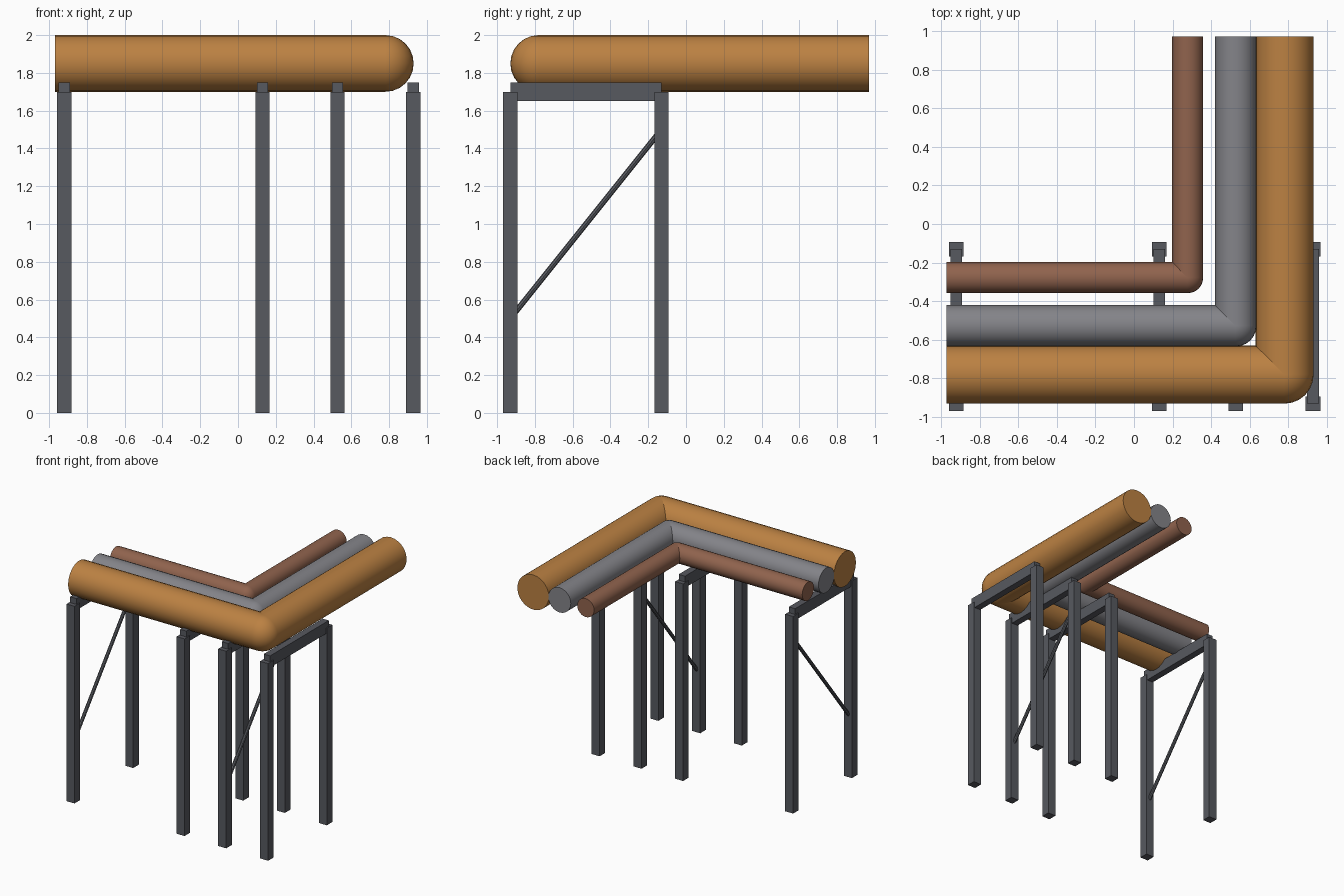
import bpy
from mathutils import Vector

if "Cube" in bpy.data.objects:
    bpy.data.objects.remove(bpy.data.objects["Cube"])


def material(name, rgb):
    m = bpy.data.materials.new(name)
    m.diffuse_color = (*rgb, 1)
    m.use_nodes = True
    m.node_tree.nodes["Principled BSDF"].inputs["Base Color"].default_value = m.diffuse_color
    return m


ORANGE = material("orange_paint", (0.50, 0.22, 0.055))
GREY = material("grey_paint", (0.23, 0.23, 0.25))
BROWN = material("brown_paint", (0.28, 0.125, 0.075))
STEEL = material("dark_steel", (0.095, 0.10, 0.115))


def finish(name, mat, smooth=False):
    ob = bpy.context.object
    ob.name = name
    ob.data.materials.append(mat)
    if smooth:
        bpy.ops.object.shade_smooth_by_angle()
    return ob


def box(name, centre, size, mat):
    bpy.ops.mesh.primitive_cube_add(size=1, location=centre)
    ob = bpy.context.object
    ob.scale = size
    bpy.ops.object.transform_apply(location=False, rotation=False, scale=True)
    return finish(name, mat)


def rod(name, a, b, radius, sides, mat):
    a, b = Vector(a), Vector(b)
    d = b - a
    bpy.ops.mesh.primitive_cylinder_add(
        vertices=sides, radius=radius, depth=d.length, location=(a + b) / 2,
        rotation=d.to_track_quat('Z', 'Y').to_euler())
    return finish(name, mat, True)


# Three nested L-shaped pipes with ball elbows
END, AXIS_Z = 0.97, 1.85
for name, c, r, mat in (("large_pipe", 0.78, 0.15, ORANGE),
                        ("medium_pipe", 0.527, 0.107, GREY),
                        ("small_pipe", 0.278, 0.08, BROWN)):
    corner = (c, -c, AXIS_Z)
    rod(name + "_side_run", (-END, -c, AXIS_Z), corner, r, 24, mat)
    rod(name + "_back_run", corner, (c, END, AXIS_Z), r, 24, mat)
    bpy.ops.mesh.primitive_uv_sphere_add(segments=24, ring_count=12, radius=r, location=corner)
    finish(name + "_elbow", mat, True)

# Four support frames: two posts and a beam, every other one braced
FRONT, BACK = -0.93, -0.13
for i, x in enumerate((-0.92, 0.13, 0.527, 0.927)):
    for side, y in (("front", FRONT), ("back", BACK)):
        box(f"{side}_post_{i + 1}", (x, y, 0.85), (0.076, 0.076, 1.7), STEEL)
    box(f"cross_beam_{i + 1}", (x, (FRONT + BACK) / 2, 1.7), (0.06, BACK - FRONT, 0.1), STEEL)
    if i % 2 == 0:
        rod(f"brace_{i + 1}", (x, FRONT, 0.5), (x, BACK, 1.5), 0.015, 8, STEEL)
